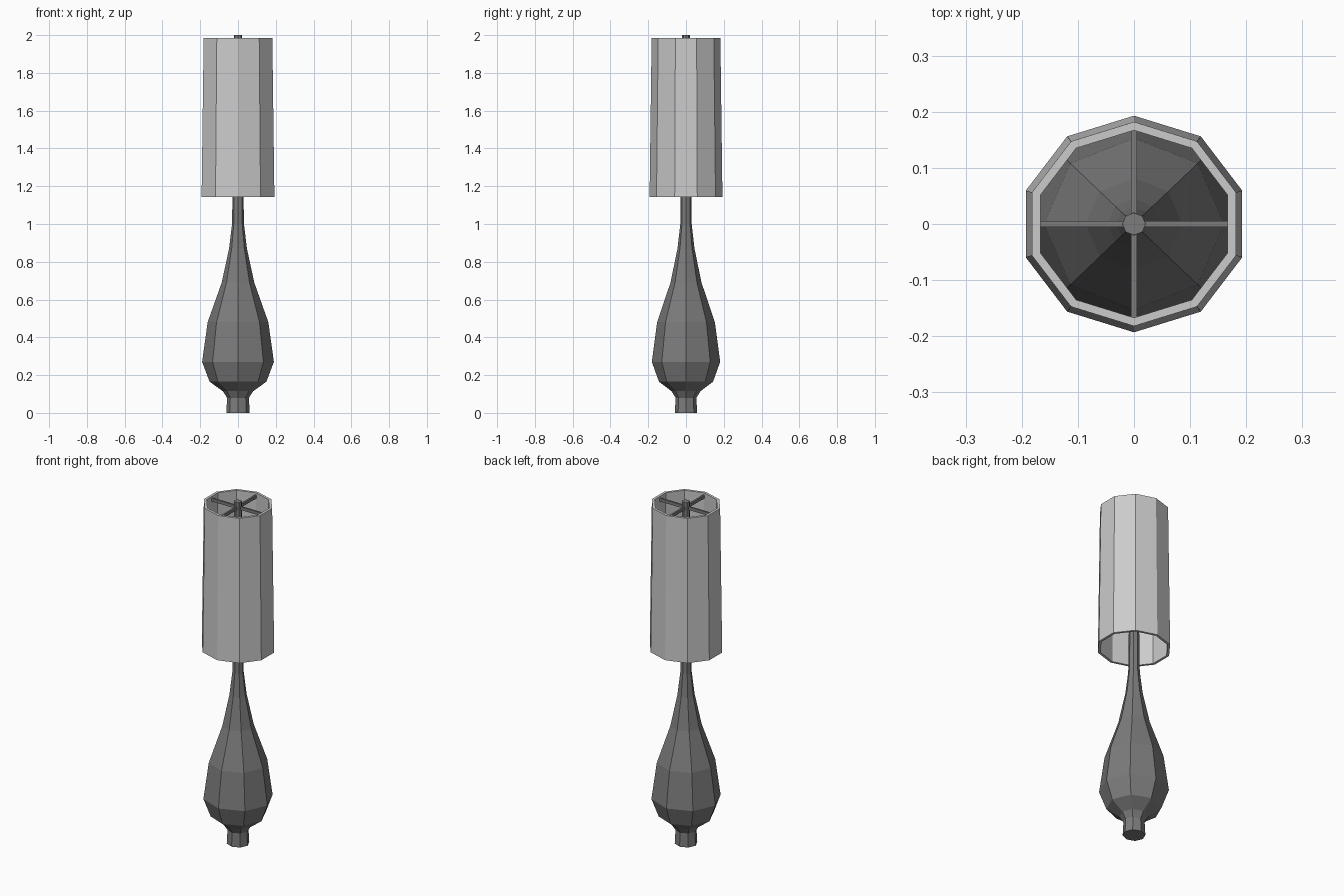
import bpy, bmesh
from math import cos, sin, pi, radians

if "Cube" in bpy.data.objects:
    bpy.data.objects.remove(bpy.data.objects["Cube"])

SX = 1.05  # slight widening along x


def grey(name, v):
    m = bpy.data.materials.new(name)
    m.diffuse_color = (v, v, v, 1)
    m.use_nodes = True
    m.node_tree.nodes["Principled BSDF"].inputs["Base Color"].default_value = m.diffuse_color
    return m


dark = grey("dark_metal", 0.2)
light = grey("shade_fabric", 0.51)


def lathe(name, profile, sides, start, mat, closed=False):
    """Faceted turning of (radius, z) points; closed joins the profile into a loop."""
    bm = bmesh.new()
    rings = []
    for r, z in profile:
        rings.append([bm.verts.new((SX * r * cos(start + 2 * pi * i / sides),
                                    r * sin(start + 2 * pi * i / sides), z))
                      for i in range(sides)])
    pairs = list(zip(rings, rings[1:]))
    if closed:
        pairs.append((rings[-1], rings[0]))
    else:
        bm.faces.new(rings[0])
        bm.faces.new(rings[-1])
    for a, b in pairs:
        for i in range(sides):
            j = (i + 1) % sides
            bm.faces.new((a[i], a[j], b[j], b[i]))
    bmesh.ops.recalc_face_normals(bm, faces=bm.faces)
    mesh = bpy.data.meshes.new(name)
    bm.to_mesh(mesh)
    bm.free()
    mesh.materials.append(mat)
    ob = bpy.data.objects.new(name, mesh)
    bpy.context.collection.objects.link(ob)
    return ob


# Turned base running into the slim pole
lathe("lamp_base", [(0.059, 0), (0.055, 0.08), (0.077, 0.115), (0.143, 0.165),
                    (0.181, 0.27), (0.153, 0.48), (0.082, 0.69), (0.045, 0.87),
                    (0.03, 1.0), (0.028, 1.15), (0.02, 2.0)], 8, 0, dark)

# Hollow ten-sided shade
lathe("lamp_shade", [(0.193, 1.143), (0.182, 1.985), (0.167, 1.985), (0.179, 1.143)],
      10, radians(90), light, closed=True)

# Four arms holding the shade on the pole
for k in range(4):
    a = k * pi / 2
    length = 0.17
    bpy.ops.mesh.primitive_cube_add(size=1, rotation=(0, 0, a),
                                    location=(cos(a) * length / 2, sin(a) * length / 2, 1.965))
    arm = bpy.context.object
    arm.name = f"shade_arm_{k + 1}"
    arm.scale = (length, 0.01, 0.018)
    arm.data.materials.append(dark)
